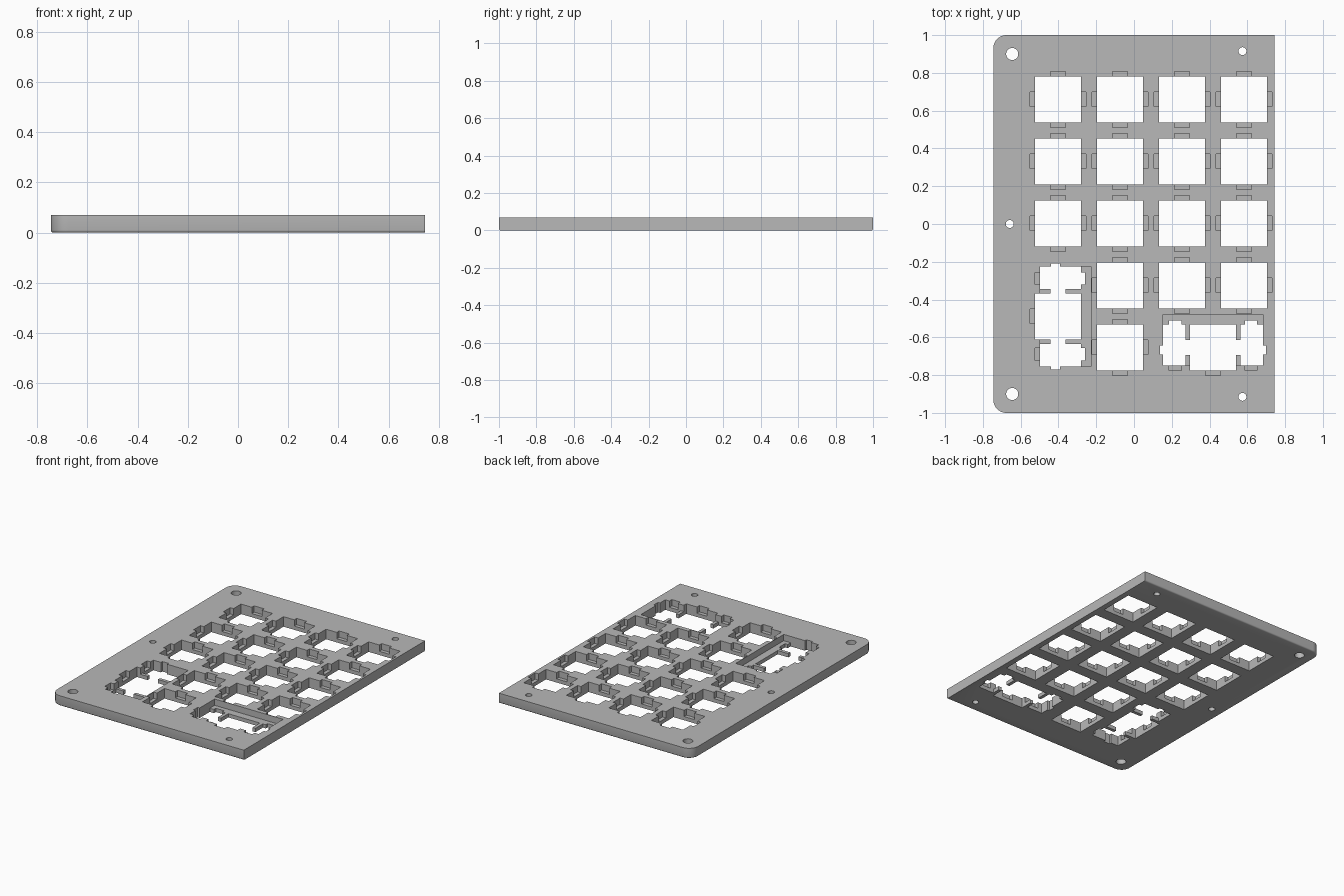
import bpy, bmesh, math
from mathutils import Matrix, Vector

cube = bpy.data.objects.get("Cube")
if cube:
    bpy.data.objects.remove(cube, do_unlink=True)

HALF_X, HEIGHT, FLOOR = 0.745, 0.07, 0.026
PITCH, COL0, ROW0 = 0.3283, -0.402, 0.66
HOLE, TAB, REACH = 0.122, 0.039, 0.148

grey = bpy.data.materials.new("grey plastic")
grey.use_nodes = True
grey.diffuse_color = (0.48, 0.48, 0.48, 1)
grey.node_tree.nodes["Principled BSDF"].inputs["Base Color"].default_value = grey.diffuse_color


def make_object(name, bm):
    bmesh.ops.recalc_face_normals(bm, faces=bm.faces)
    mesh = bpy.data.meshes.new(name)
    bm.to_mesh(mesh)
    bm.free()
    mesh.materials.append(grey)
    ob = bpy.data.objects.new(name, mesh)
    bpy.context.collection.objects.link(ob)
    return ob


def add_box(bm, x0, x1, y0, y1, z0, z1):
    size = Matrix.Diagonal((x1 - x0, y1 - y0, z1 - z0, 1))
    mid = Matrix.Translation(((x0 + x1) / 2, (y0 + y1) / 2, (z0 + z1) / 2))
    bmesh.ops.create_cube(bm, size=1, matrix=mid @ size)


# Plate: rounded left corners, softened lower rim except on the right side
bm = bmesh.new()
add_box(bm, -HALF_X, HALF_X, -1, 1, 0, HEIGHT)
corners = [e for e in bm.edges if all(v.co.x < 0 for v in e.verts)
           and abs(e.verts[0].co.z - e.verts[1].co.z) > 0.01]
bmesh.ops.bevel(bm, geom=corners, offset=0.07, segments=10, profile=0.5, affect='EDGES')
rim = [e for e in bm.edges if all(v.co.z < 0.001 for v in e.verts)
       and not all(v.co.x > HALF_X - 0.001 for v in e.verts)]
bmesh.ops.bevel(bm, geom=rim, offset=0.01, segments=3, profile=0.5, affect='EDGES')
plate = make_object("switch_plate", bm)
bpy.context.view_layer.objects.active = plate
plate.select_set(True)


def carve(bm):
    """Subtract the shapes in bm from the plate."""
    cutter = make_object("cutter", bm)
    cutter.hide_render = True
    mod = plate.modifiers.new("cut", 'BOOLEAN')
    mod.operation, mod.solver, mod.object = 'DIFFERENCE', 'EXACT', cutter
    bpy.ops.object.modifier_apply(modifier=mod.name)
    bpy.data.objects.remove(cutter, do_unlink=True)


def carve_boxes(centres, shapes, through):
    """Cut the same local rectangles at each (x, y, quarter turn) centre."""
    bm = bmesh.new()
    for x, y, turn in centres:
        for x0, x1, y0, y1 in shapes:
            if turn:
                x0, x1, y0, y1 = -y1, -y0, x0, x1
            add_box(bm, x + x0, x + x1, y + y0, y + y1, -0.1 if through else FLOOR, 0.2)
    carve(bm)


def both_ends(x0, x1, y0, y1):
    return [(x0, x1, y0, y1), (x0, x1, -y1, -y0)]


# Layout of the single and the double-width key positions
singles = [(c, r) for r in range(4) for c in range(4) if (c, r) != (0, 3)] + [(1, 4)]
singles = [(COL0 + c * PITCH, ROW0 - r * PITCH, 0) for c, r in singles]
doubles = [(COL0, ROW0 - 3.5 * PITCH, 0), (COL0 + 2.5 * PITCH, ROW0 - 4 * PITCH, 1)]

# Clip pockets and switch holes
carve_boxes(singles, [(-REACH, REACH, -TAB, TAB)], False)
carve_boxes(singles, [(-TAB, TAB, -REACH, REACH)], False)
carve_boxes(singles + doubles, [(-HOLE, HOLE, -HOLE, HOLE)], True)

# Stabiliser recess, side pockets and through cutouts
carve_boxes(doubles, [(-0.095, 0.175, -0.265, 0.265)], False)
carve_boxes(doubles, [(-REACH, 0, -TAB, TAB)] + both_ends(-0.122, 0, 0.168, 0.233), False)
carve_boxes(doubles, both_ends(-0.095, 0.122, 0.145, 0.265), True)
carve_boxes(doubles, both_ends(0, 0.143, 0.168, 0.233), True)
carve_boxes(doubles, both_ends(-0.037, 0.011, 0.2, 0.281), True)
carve_boxes(doubles, both_ends(-0.04, 0.04, 0.1, 0.16), True)

# Round mounting holes
bm = bmesh.new()
for x, y, radius in [(-0.645, 0.9, 0.032), (-0.645, -0.9, 0.032), (-0.658, 0, 0.021),
                     (0.574, 0.915, 0.021), (0.574, -0.915, 0.021)]:
    bmesh.ops.create_cone(bm, cap_ends=True, segments=32, radius1=radius, radius2=radius,
                          depth=0.4, matrix=Matrix.Translation((x, y, 0)))
carve(bm)

bpy.ops.object.shade_smooth_by_angle(angle=math.radians(31))
